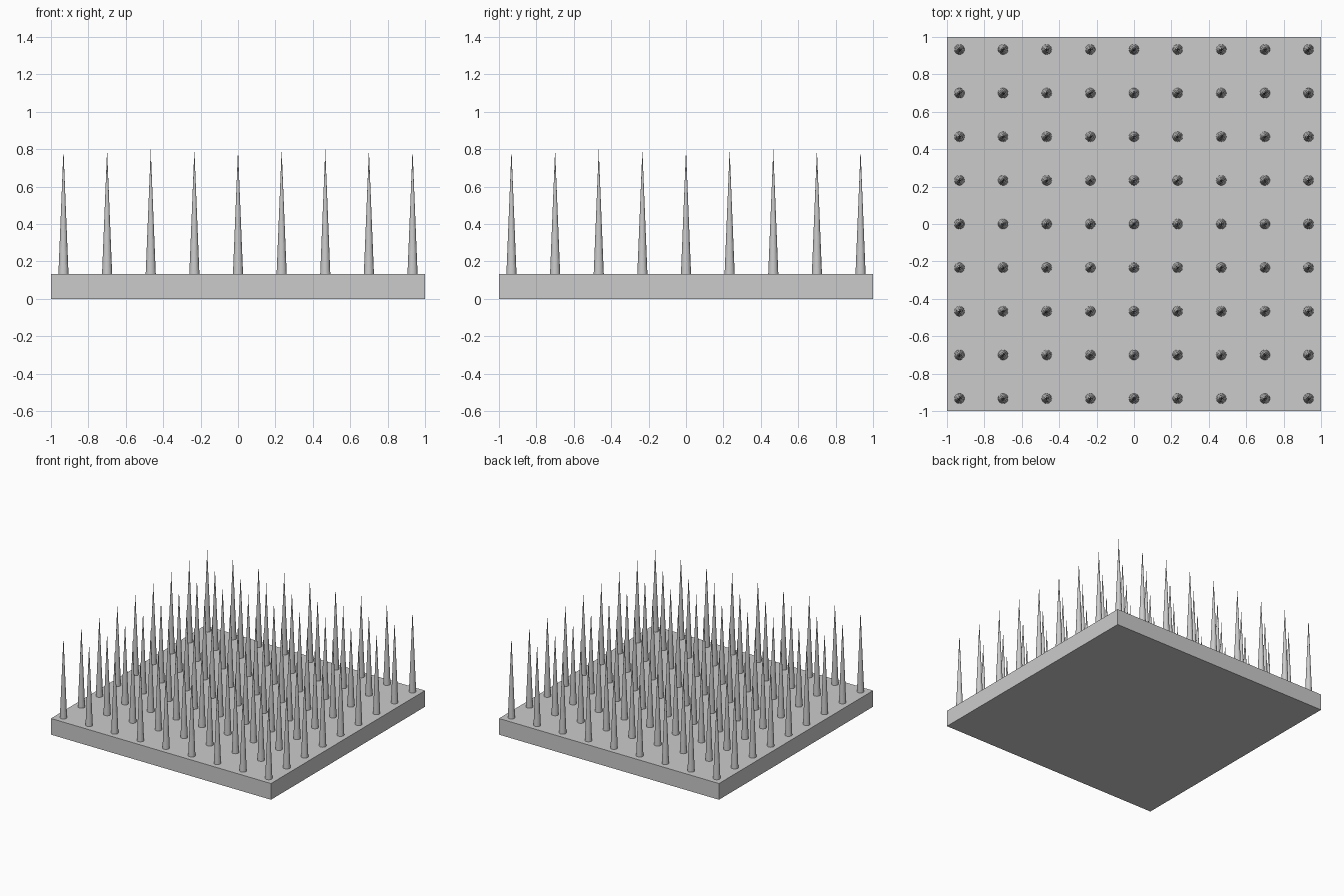
import bpy
import bmesh
from mathutils import Matrix

cube = bpy.data.objects.get("Cube")
if cube:
    bpy.data.objects.remove(cube, do_unlink=True)

BASE_TOP = 0.133
SPIKE_TOP = 0.8
SPIKE_RADIUS = 0.027
COUNT = 9
SPACING = 0.2333

grey = bpy.data.materials.new("grey")
grey.use_nodes = True
colour = (0.6, 0.6, 0.6, 1)
grey.diffuse_color = colour
grey.node_tree.nodes["Principled BSDF"].inputs["Base Color"].default_value = colour


def add_object(name, mesh, location=(0, 0, 0)):
    obj = bpy.data.objects.new(name, mesh)
    obj.location = location
    bpy.context.collection.objects.link(obj)
    return obj


def mesh_from(name, bm):
    mesh = bpy.data.meshes.new(name)
    bm.to_mesh(mesh)
    bm.free()
    mesh.materials.append(grey)
    return mesh


# Square base slab
bm = bmesh.new()
slab = Matrix.Translation((0, 0, BASE_TOP / 2)) @ Matrix.Diagonal((2, 2, BASE_TOP, 1))
bmesh.ops.create_cube(bm, size=1, matrix=slab)
add_object("base_slab", mesh_from("base_slab", bm))

# One pointed spike, standing on its own origin
height = SPIKE_TOP - BASE_TOP
bm = bmesh.new()
bmesh.ops.create_cone(bm, cap_ends=True, segments=32, radius1=SPIKE_RADIUS, radius2=0,
                      depth=height, matrix=Matrix.Translation((0, 0, height / 2)))
bmesh.ops.remove_doubles(bm, verts=bm.verts, dist=0.0001)
spike = mesh_from("spike", bm)

# Even grid of spikes sharing the same mesh
middle = (COUNT - 1) / 2
for row in range(COUNT):
    for column in range(COUNT):
        add_object(f"spike_row_{row + 1}_column_{column + 1}", spike,
                   ((column - middle) * SPACING, (row - middle) * SPACING, BASE_TOP))
